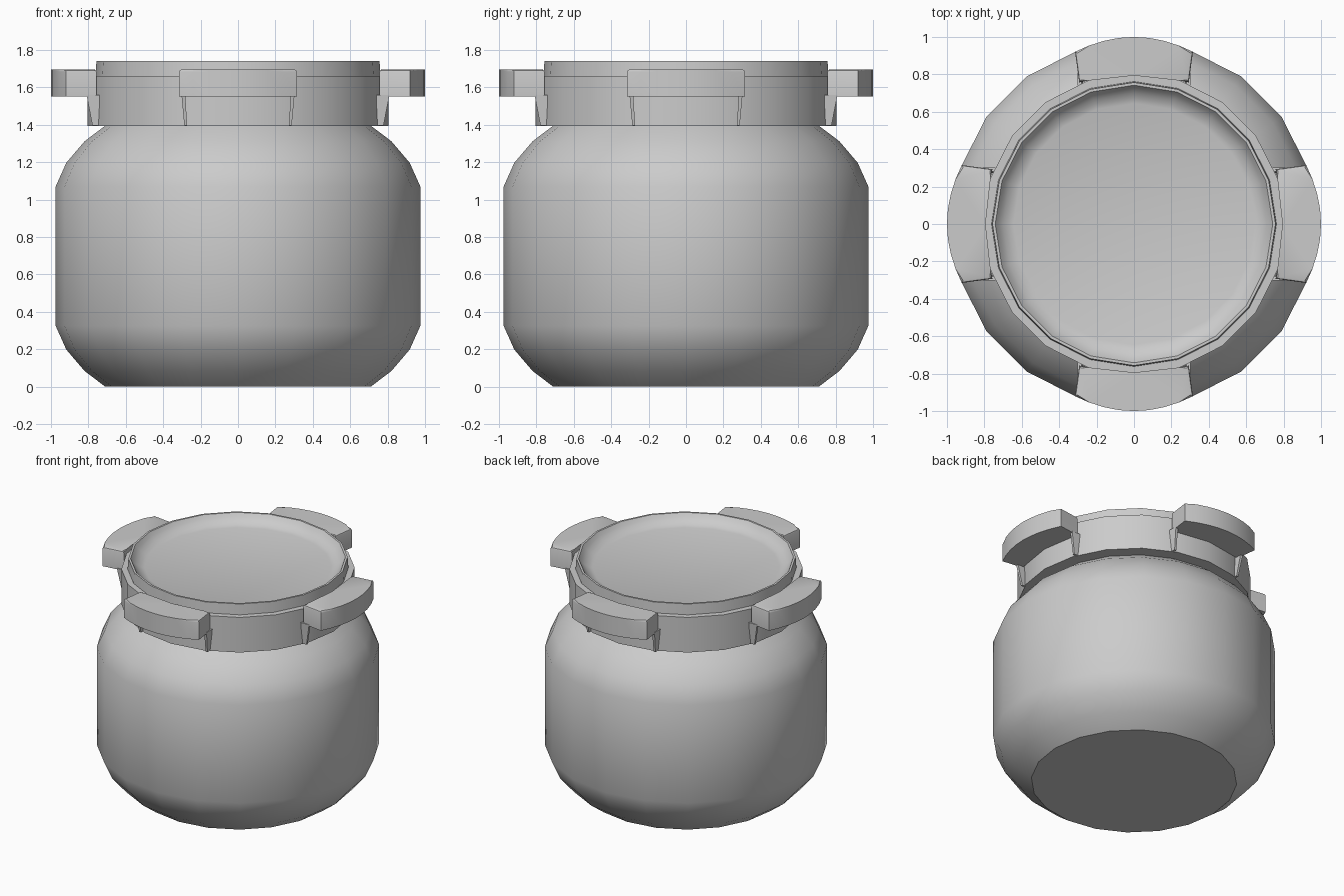
import bpy, bmesh, math
from mathutils import Matrix

if "Cube" in bpy.data.objects:
    bpy.data.objects.remove(bpy.data.objects["Cube"])

SIDES = 20


def finish(bm, name, angle=30):
    bmesh.ops.recalc_face_normals(bm, faces=bm.faces)
    mesh = bpy.data.meshes.new(name)
    bm.to_mesh(mesh)
    bm.free()
    ob = bpy.data.objects.new(name, mesh)
    bpy.context.collection.objects.link(ob)
    bpy.ops.object.select_all(action='DESELECT')
    ob.select_set(True)
    bpy.context.view_layer.objects.active = ob
    bpy.ops.object.shade_smooth_by_angle(angle=math.radians(angle))
    return ob


def lathe(name, profile):
    """Turn an (r, z) profile around z and cap both ends."""
    bm = bmesh.new()
    rings = []
    for r, z in profile:
        rings.append([bm.verts.new((r * math.cos(a), r * math.sin(a), z))
                      for a in (2 * math.pi * i / SIDES for i in range(SIDES))])
    for a, b in zip(rings, rings[1:]):
        for i in range(SIDES):
            j = (i + 1) % SIDES
            bm.faces.new((a[i], a[j], b[j], b[i]))
    bm.faces.new(rings[0])
    bm.faces.new(rings[-1])
    return finish(bm, name)


def prism(name, bottom, top, z0, z1, turn, bevel=0):
    """Solid between two matching outlines, turned around z."""
    bm = bmesh.new()
    lo = [bm.verts.new((x, y, z0)) for x, y in bottom]
    hi = [bm.verts.new((x, y, z1)) for x, y in top]
    bm.faces.new(lo)
    bm.faces.new(hi)
    for i in range(len(lo)):
        j = (i + 1) % len(lo)
        bm.faces.new((lo[i], lo[j], hi[j], hi[i]))
    if bevel:
        rim = [e for e in bm.edges if all(v in hi for v in e.verts)]
        bmesh.ops.bevel(bm, geom=rim, offset=bevel, segments=2,
                        profile=0.5, affect='EDGES')
    bm.transform(Matrix.Rotation(turn, 4, 'Z'))
    return finish(bm, name)


# Rounded jar body
lathe("jar_body", [(0.71, 0), (0.82, 0.083), (0.918, 0.198), (0.975, 0.325),
                   (0.975, 1.07), (0.918, 1.197), (0.82, 1.312), (0.71, 1.395)])

# Lid: skirt, shelf, raised rim and dished centre
lathe("lid", [(0.805, 1.393), (0.805, 1.66), (0.762, 1.66), (0.757, 1.74),
              (0.742, 1.74), (0.725, 1.715), (0.70, 1.693), (0.672, 1.678),
              (0.645, 1.67)])

# Grip tab outline: curved outside, following the skirt inside
xs = [-0.315, -0.24, -0.16, -0.08, 0, 0.08, 0.16, 0.24, 0.315]
outer = [(x, 1 - 0.8 * x * x) for x in xs]
inner = [(0.293, 0.757), (0.249, 0.766), (0, 0.806), (-0.249, 0.766), (-0.293, 0.757)]
tab = outer + inner

for k in range(4):
    turn = k * math.pi / 2
    prism(f"grip_tab_{k + 1}", tab, tab, 1.55, 1.695, turn, 0.012)
    # Tapered ribs under both ends of each tab
    for side, s in (("left", -1), ("right", 1)):
        foot = [(s * 0.272, 0.74), (s * 0.287, 0.74), (s * 0.287, 0.778), (s * 0.272, 0.778)]
        head = [(s * 0.282, 0.74), (s * 0.302, 0.74), (s * 0.302, 0.81), (s * 0.282, 0.81)]
        prism(f"tab_rib_{side}_{k + 1}", foot, head, 1.395, 1.56, turn)
